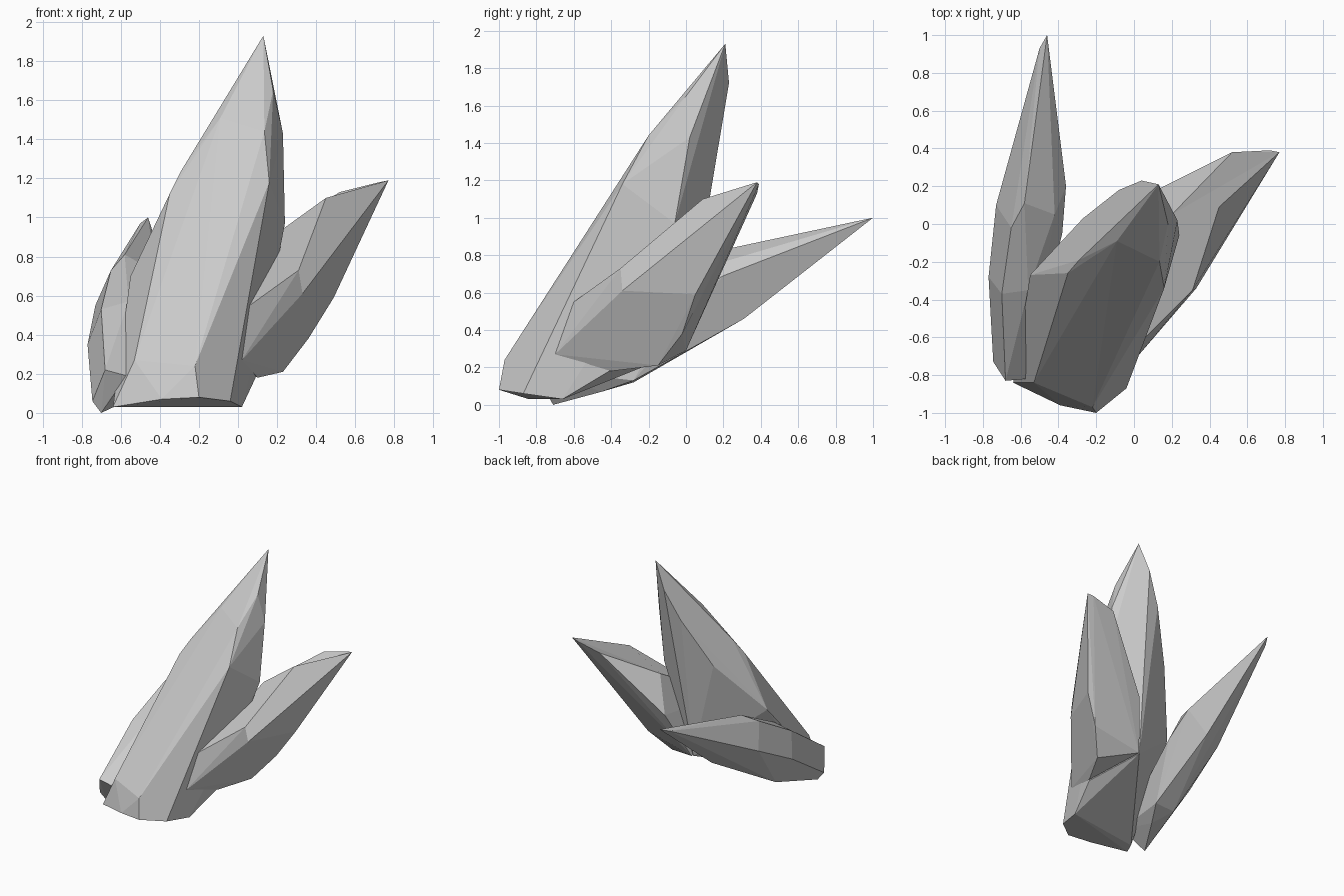
import bpy, bmesh, math
from mathutils import Vector

if "Cube" in bpy.data.objects:
    bpy.data.objects.remove(bpy.data.objects["Cube"])


def nearest(bm, p):
    bm.verts.ensure_lookup_table()
    return min(bm.verts, key=lambda v: (v.co - Vector(p)).length)


def crystal(name, *rings, dents=()):
    """Faceted shard: hull of a few rings of corner points, root to tip.
    Each dent (a, b, p) breaks the hull edge a-b and pulls its middle to p."""
    bm = bmesh.new()
    for ring in rings:
        for p in ring:
            bm.verts.new(p)
    bmesh.ops.convex_hull(bm, input=bm.verts[:])
    loose = [v for v in bm.verts if not v.link_faces]
    bmesh.ops.delete(bm, geom=loose, context='VERTS')
    for a, b, p in dents:
        edge = bm.edges.get((nearest(bm, a), nearest(bm, b)))
        if edge:
            bmesh.ops.subdivide_edges(bm, edges=[edge], cuts=1)
            nearest(bm, (Vector(a) + Vector(b)) / 2).co = p
    # merge nearly coplanar triangles into clean facets
    bmesh.ops.dissolve_limit(bm, angle_limit=math.radians(3),
                             verts=bm.verts[:], edges=bm.edges[:])
    bmesh.ops.recalc_face_normals(bm, faces=bm.faces[:])
    me = bpy.data.meshes.new(name)
    bm.to_mesh(me)
    bm.free()
    ob = bpy.data.objects.new(name, me)
    bpy.context.collection.objects.link(ob)
    return ob


# tall central shard, leaning back
crystal("main_crystal",
        # root
        [(-.64, -.84, .03), (-.39, -.96, .07), (-.20, -1.0, .08), (-.04, -.87, .06),
         (.02, -.66, .03), (-.60, -.75, .03), (.09, -.41, .18), (-.06, -.01, .29)],
        # lower front corners
        [(-.53, -.84, .27), (-.22, -.97, .24)],
        # waist
        [(-.35, -.26, 1.12), (.16, -.34, 1.18), (.24, -.06, .97),
         (.1, .05, 1.06), (-.27, .03, 1.10), (-.55, -.27, .70)],
        # shoulder and tip
        [(-.29, -.19, 1.24), (-.09, -.09, 1.51), (.135, -.2, 1.44), (.18, 0, 1.65),
         (.23, .02, 1.43), (.04, .23, 1.72), (-.08, .18, 1.48), (.13, .21, 1.93)])

# right shard, leaning right and back, with a hollow below its shoulder
crystal("right_crystal",
        # root
        [(.02, -.70, .27), (.06, -.60, .55), (.10, -.40, .18),
         (.23, -.15, .21), (-.05, 0, .29)],
        # waist
        [(.31, -.35, .73), (.33, -.34, .61), (.36, -.02, .38), (.49, .05, .59),
         (.08, .16, .65), (.20, .05, .92)],
        # shoulder and tip
        [(.52, .38, 1.13), (.72, .39, 1.18), (.77, .38, 1.19)],
        dents=[((.31, -.35, .73), (.77, .38, 1.19), (.45, .09, 1.10))])

# left shard, lying low and pointing backwards
crystal("left_crystal",
        # root
        [(-.70, -.71, 0), (-.745, -.73, .06), (-.68, -.83, .22), (-.57, -.82, .19),
         (-.55, -.45, .07)],
        # waist
        [(-.70, -.37, .53), (-.56, -.35, .57), (-.77, -.28, .35), (-.62, -.28, .12),
         (-.45, -.28, .13), (-.38, -.05, .55)],
        # shoulder and tip
        [(-.65, -.02, .73), (-.58, .11, .81), (-.42, .05, .72), (-.73, .10, .55),
         (-.36, .20, .69), (-.45, .31, .46), (-.50, .93, .97), (-.46, 1.0, 1.0)])
